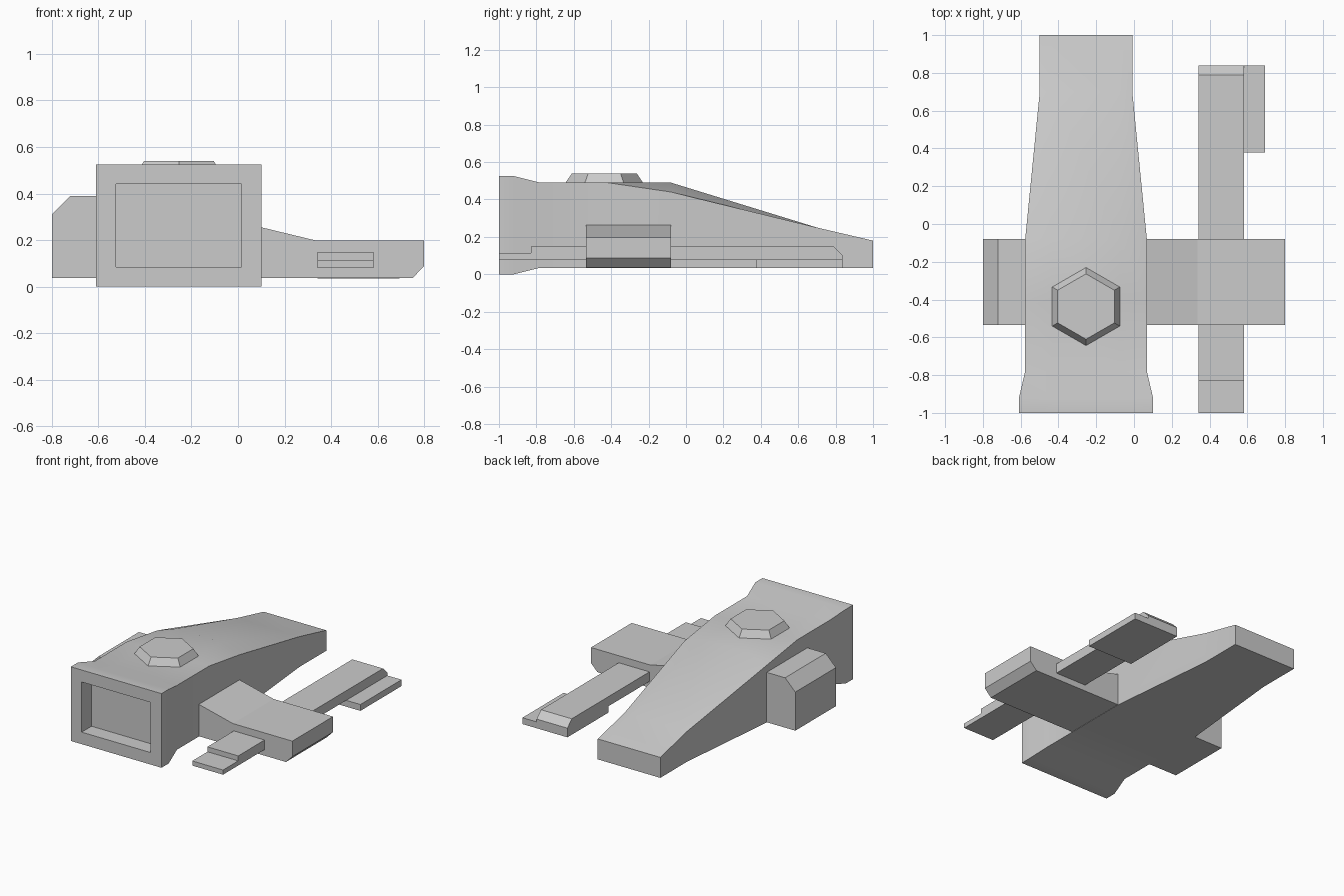
import bpy, bmesh
from math import radians, sin, cos, pi

if "Cube" in bpy.data.objects:
    bpy.data.objects.remove(bpy.data.objects["Cube"])


def make(name, rings):
    """Skin a closed solid over matching rings of points."""
    bm = bmesh.new()
    vs = [[bm.verts.new(p) for p in r] for r in rings]
    n = len(vs[0])
    for a, b in zip(vs, vs[1:]):
        for i in range(n):
            j = (i + 1) % n
            bm.faces.new((a[i], a[j], b[j], b[i]))
    bm.faces.new(vs[0])
    bm.faces.new(vs[-1])
    bmesh.ops.recalc_face_normals(bm, faces=bm.faces)
    me = bpy.data.meshes.new(name)
    bm.to_mesh(me)
    bm.free()
    ob = bpy.data.objects.new(name, me)
    bpy.context.collection.objects.link(ob)
    return ob


def extrude_y(name, profile, y0, y1):
    return make(name, [[(x, y, z) for x, z in profile] for y in (y0, y1)])


def extrude_x(name, profile, x0, x1):
    return make(name, [[(x, y, z) for y, z in profile] for x in (x0, x1)])


CX = -0.254

# Main hull, starting inside the front recess: y, half width, bottom, edge top, ridge top
sections = [
    (-0.89, 0.27, 0.085, 0.44, 0.44),
    (-1.00, 0.27, 0.085, 0.44, 0.44),
    (-1.00, 0.355, 0.0, 0.525, 0.525),
    (-0.92, 0.355, 0.0, 0.525, 0.525),
    (-0.78, 0.322, 0.035, 0.49, 0.49),
    (-0.42, 0.322, 0.035, 0.49, 0.49),
    (-0.08, 0.322, 0.035, 0.44, 0.49),
    (0.70, 0.245, 0.035, 0.25, 0.25),
    (1.00, 0.245, 0.035, 0.18, 0.18),
]
hull = make("main_hull", [
    [(CX - w, y, b), (CX + w, y, b), (CX + w, y, e),
     (CX + 0.18, y, r), (CX - 0.18, y, r), (CX - w, y, e)]
    for y, w, b, e, r in sections])
bpy.context.view_layer.objects.active = hull
hull.select_set(True)
bpy.ops.object.shade_smooth_by_angle(angle=radians(30))

# Hexagonal top hatch
make("top_hatch", [
    [(CX + r * sin(i * pi / 3), -0.437 + r * cos(i * pi / 3), z) for i in range(6)]
    for r, z in ((0.208, 0.488), (0.173, 0.54))])

# Left side pod
extrude_y("left_pod", [(-0.5, 0.037), (-0.8, 0.037), (-0.8, 0.31),
                       (-0.72, 0.39), (-0.5, 0.39)], -0.535, -0.08)

# Right side wing
extrude_y("right_wing", [(0.0, 0.037), (0.75, 0.037), (0.8, 0.088), (0.8, 0.198),
                         (0.335, 0.198), (0.0, 0.279)], -0.535, -0.08)

# Long boom through the wing, stepped at the front and chamfered at the rear
extrude_x("boom", [(-1.0, 0.08), (0.838, 0.08), (0.838, 0.1), (0.79, 0.148),
                   (-0.83, 0.148), (-0.83, 0.113), (-1.0, 0.113)], 0.342, 0.583)

# Plate under the rear of the boom
extrude_x("boom_rear_plate", [(0.378, 0.035), (0.838, 0.035),
                              (0.838, 0.08), (0.378, 0.08)], 0.342, 0.694)
